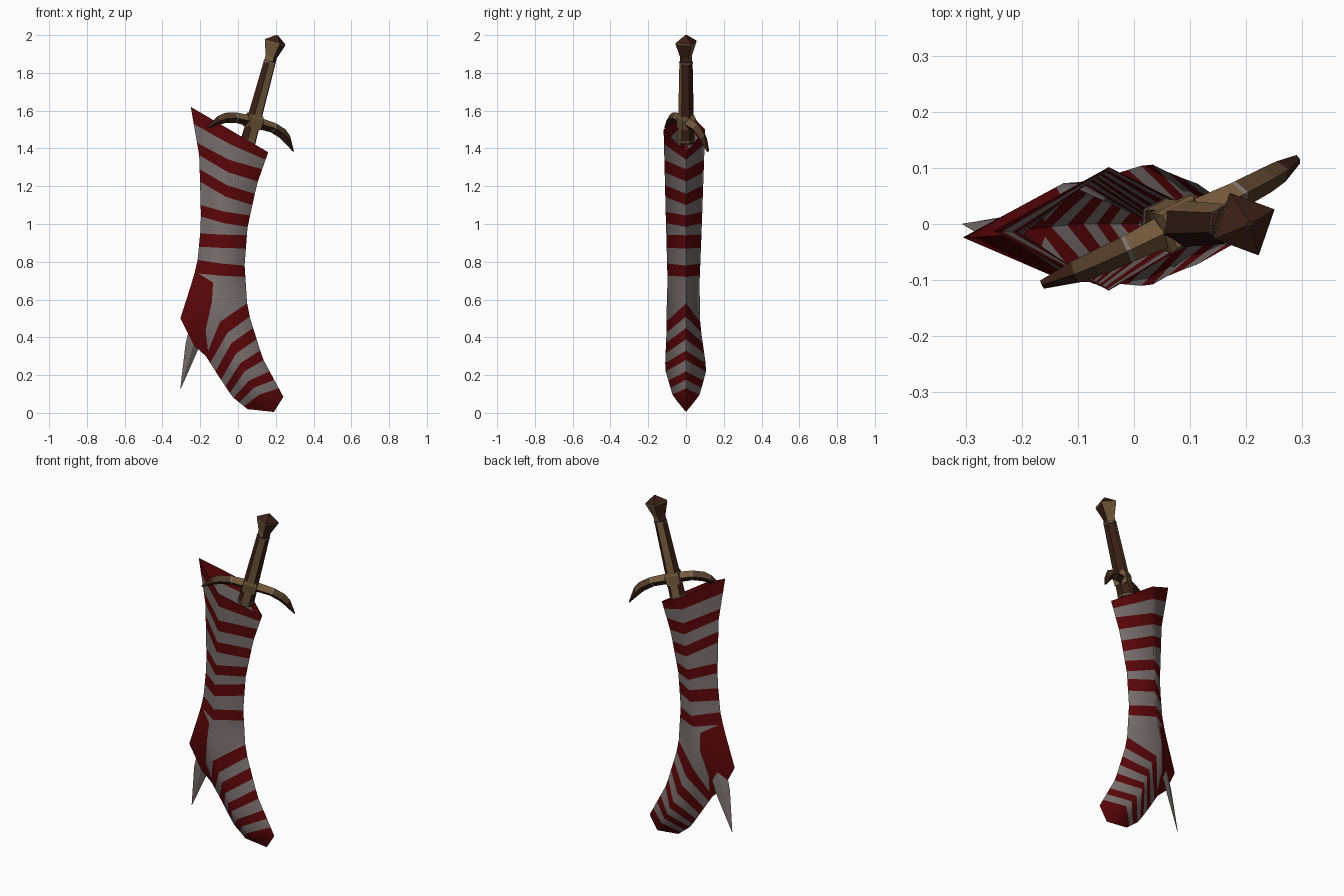
import bpy, bmesh, math
from mathutils import Vector

cube = bpy.data.objects.get("Cube")
if cube:
    bpy.data.objects.remove(cube)


def material(name, r, g, b):
    m = bpy.data.materials.new(name)
    m.diffuse_color = (r, g, b, 1)
    m.use_nodes = True
    bsdf = m.node_tree.nodes["Principled BSDF"]
    bsdf.inputs["Base Color"].default_value = (r, g, b, 1)
    bsdf.inputs["Roughness"].default_value = 0.9
    return m


RED = material("dark red", .11, .002, .003)
WHITE = material("dusty white", .2, .166, .162)
TAN = material("bronze tan", .17, .1, .044)
MID = material("worn bronze", .085, .045, .022)
BROWN = material("dark brown", .042, .014, .008)
STEEL = material("grey steel", .2, .17, .16)


def loft(name, rings, mats, rule, start=False, end=False, smooth=False):
    """Skin closed rings; rule(row, column, normal) picks the material."""
    bm = bmesh.new()
    rows = [[bm.verts.new(p) for p in ring] for ring in rings]
    n = len(rows[0])
    made = []
    for i in range(len(rows) - 1):
        for j in range(n):
            k = (j + 1) % n
            f = bm.faces.new((rows[i][j], rows[i][k], rows[i + 1][k], rows[i + 1][j]))
            made.append((f, i, j))
    if start:
        made.append((bm.faces.new(rows[0][::-1]), 0, -1))
    if end:
        made.append((bm.faces.new(rows[-1]), len(rows) - 2, -1))
    bmesh.ops.recalc_face_normals(bm, faces=bm.faces)
    for f, i, j in made:
        f.normal_update()
        f.material_index = rule(i, j, f.normal)
    bmesh.ops.remove_doubles(bm, verts=bm.verts, dist=.0002)
    mesh = bpy.data.meshes.new(name)
    bm.to_mesh(mesh)
    bm.free()
    for m in mats:
        mesh.materials.append(m)
    ob = bpy.data.objects.new(name, mesh)
    bpy.context.collection.objects.link(ob)
    if smooth:
        bpy.ops.object.select_all(action='DESELECT')
        ob.select_set(True)
        bpy.context.view_layer.objects.active = ob
        bpy.ops.object.shade_smooth_by_angle(angle=math.radians(92))
    return ob


def sample(curve, z):
    """Linear lookup in (z, value) points running from top to bottom."""
    for (z0, v0), (z1, v1) in zip(curve, curve[1:]):
        if z >= z1:
            return v0 + (v1 - v0) * (z0 - z) / (z0 - z1)
    return curve[-1][1]


# Stocking outlines: back edge, front edge, half width, sideways lean
BACK = [(1.62, -.25), (1.36, -.205), (1, -.195), (.8, -.215), (.72, -.235), (.5, -.305),
        (.36, -.235), (.3, -.17), (.19, -.1), (.085, -.03), (.02, .05), (.005, .19)]
FRONT = [(1.38, .16), (1.21, .1), (.98, .05), (.78, .035), (.55, .05), (.45, .08),
         (.29, .13), (.16, .2), (.085, .24), (.005, .19)]
WIDTH = [(1.5, .11), (1, .095), (.7, .085), (.45, .09), (.23, .11), (.09, .07), (.005, 0)]
LEAN = [(1.62, -.008), (.8, -.012), (.5, -.015), (.2, 0), (0, 0)]

# Stripe borders: back height, front height, colour below, heel patch reach
BANDS = [(1.62, 1.38, "r", .5), (1.53, 1.34, "w", .5), (1.43, 1.29, "r", .5),
         (1.365, 1.225, "w", .5), (1.29, 1.16, "r", .5), (1.225, 1.1, "w", .5),
         (1.1, 1.045, "r", .5), (1.04, .985, "w", .5), (.95, .94, "r", .5),
         (.88, .87, "w", .5), (.81, .78, "r", .4), (.74, .72, "h", .15),
         (.68, .7, "h", .8), (.5, .65, "h", .93), (.36, .6, "h", .5),
         (.3, .58, "r", .15), (.265, .51, "w", .5), (.22, .45, "r", .5),
         (.175, .39, "w", .5), (.14, .33, "r", .5), (.105, .28, "w", .5),
         (.08, .22, "r", .5), (.055, .175, "w", .5), (.035, .13, "r", .5),
         (.02, .085, "r", .5), (.005, .005, "r", .5)]
RIDGE = [((b + f) / 2, (sample(BACK, b) + sample(FRONT, f)) / 2) for b, f, _, _ in BANDS]


def stocking_ring(i):
    zb, zf, _, reach = BANDS[i]
    back = Vector((sample(BACK, zb), sample(LEAN, zb) * 1.6, zb))
    front = Vector((sample(FRONT, zf), 0, zf))
    # stripes bend on the side ridge, nearer to their front height
    z = zb + (zf - zb) * (.5 if i == 0 else .56 if i == 1 else .65)
    mid = Vector((sample(RIDGE, z), sample(LEAN, z), z))
    side = Vector((0, sample(WIDTH, z), 0))
    right, left = mid - side, mid + side
    return [back, back.lerp(right, reach), right, front, left, back.lerp(left, reach)]


def stripe(i, j, normal):
    kind = BANDS[i][2]
    return 0 if kind == "r" or (kind == "h" and j in (0, 5)) else 1


loft("stocking", [stocking_ring(i) for i in range(len(BANDS))],
     [RED, WHITE], stripe, smooth=True)

# Sword frame: axis from blade tip to pommel, guard direction, flat normal
TIP = Vector((-.305, 0, .125))
AXIS = Vector((.512, 0, 1.875)).normalized()
SIDE = Vector((.9, .41, 0))
SIDE = (SIDE - AXIS * SIDE.dot(AXIS)).normalized()
FLAT = AXIS.cross(SIDE)


def place(s, d, h):
    return TIP + AXIS * s + SIDE * d + FLAT * h


def section(s, a, b, sides, turn=0):
    angles = [2 * math.pi * (k + turn) / sides for k in range(sides)]
    return [place(s, a * math.cos(t), b * math.sin(t)) for t in angles]


def tan_on_flats(i, j, normal):
    return 0 if abs(normal.dot(FLAT)) > .8 else 1


# Blade tip pokes out behind the heel
loft("blade_tip", [section(s, a, b, 4) for s, a, b in
                   [(0, .001, .001), (.24, .041, .01), (.36, .045, .012)]],
     [STEEL], lambda i, j, n: 0, end=True)

# Grip and its pale collars
loft("grip", [section(s, r, r, 6) for s, r in
              [(1.35, .045), (1.43, .043), (1.5, .041), (1.8, .035)]],
     [TAN, BROWN], tan_on_flats, True, True)
for name, s, r in [("lower_collar", 1.365, .047), ("upper_collar", 1.79, .037)]:
    loft(name, [section(s, r, r, 6), section(s + .006, r, r, 6)],
         [STEEL], lambda i, j, n: 0, True, True)

# Pommel flares out to a bronze rim and closes in a low dark point


def pommel_color(i, j, normal):
    if i == 2:
        return 0
    return 1 if i == 3 or j % 2 else 0


loft("pommel", [section(s, r, r, 4) for s, r in
                [(1.796, .034), (1.825, .034), (1.899, .061), (1.907, .061), (1.943, .006)]],
     [TAN, BROWN], pommel_color, True, True)

# Guard block and two drooping arms
GUARD = 1.468
loft("guard_block", [section(GUARD + s, a, a, 4, .5) for s, a in
                     [(-.035, .052), (.02, .056), (.04, .046)]],
     [TAN], lambda i, j, n: 0, True, True)
ARM = [(.02, 0, .03, .03), (.11, -.003, .027, .025), (.117, -.004, .027, .025),
       (.175, -.02, .026, .023), (.21, -.042, .022, .02), (.262, -.095, .003, .008)]


def arm_color(i, j, normal):
    if i == 1:
        return 3
    if i == 4 or normal.dot(AXIS) < -.3:
        return 2
    return 1 if i >= 2 else 0


for name, sign in (("guard_arm_left", 1), ("guard_arm_right", -1)):
    rings = []
    for d, drop, thick, wide in ARM:
        s = GUARD + drop
        x = sign * d + .009
        lean = sign * thick * d * 2
        rings.append([place(s + thick, x + lean, 0), place(s, x, wide),
                      place(s - thick, x - lean, 0), place(s, x, -wide)])
    loft(name, rings, [TAN, MID, BROWN, STEEL], arm_color, True, True)
